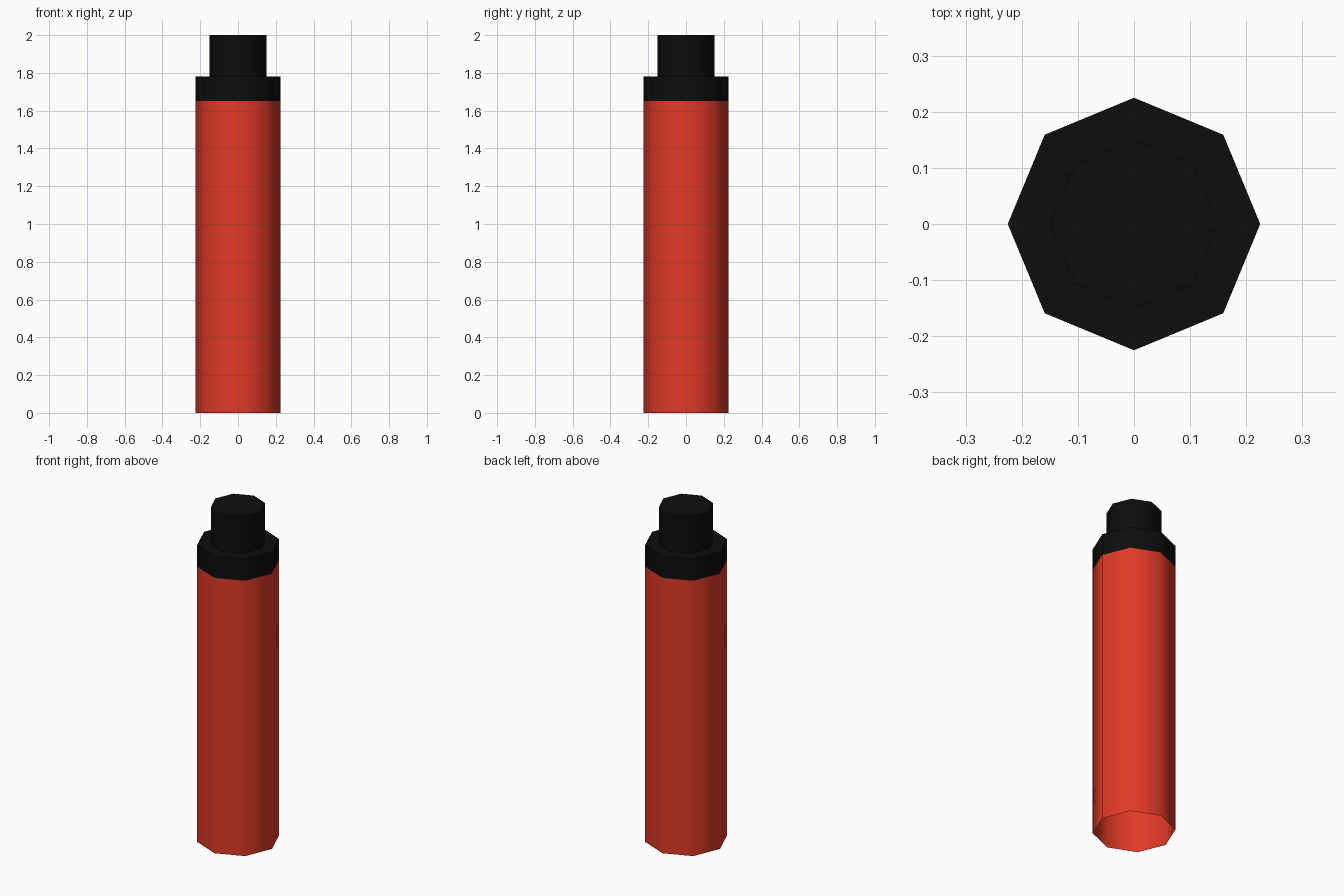
import bpy, bmesh, math

cube = bpy.data.objects.get("Cube")
if cube:
    bpy.data.objects.remove(cube, do_unlink=True)

SIDES = 8


def material(name, colour):
    mat = bpy.data.materials.new(name)
    mat.use_nodes = True
    mat.diffuse_color = (*colour, 1)
    mat.node_tree.nodes["Principled BSDF"].inputs["Base Color"].default_value = (*colour, 1)
    return mat


def lathe(name, profile, mat, closed_top=False):
    """Turn a (radius, height) profile into an eight-sided shell, open below."""
    bm = bmesh.new()
    rings = []
    for radius, z in profile:
        angles = [math.tau * i / SIDES for i in range(SIDES)]
        rings.append([bm.verts.new((radius * math.cos(a), radius * math.sin(a), z)) for a in angles])
    for low, high in zip(rings, rings[1:]):
        for i in range(SIDES):
            j = (i + 1) % SIDES
            bm.faces.new((low[i], low[j], high[j], high[i]))
    if closed_top:
        bm.faces.new(rings[-1])
    mesh = bpy.data.meshes.new(name)
    bm.to_mesh(mesh)
    bm.free()
    mesh.materials.append(mat)
    obj = bpy.data.objects.new(name, mesh)
    bpy.context.collection.objects.link(obj)
    # Smooth around the sides, crisp at the rims
    bpy.ops.object.select_all(action="DESELECT")
    obj.select_set(True)
    bpy.context.view_layer.objects.active = obj
    bpy.ops.object.shade_smooth_by_angle(angle=math.radians(60))
    return obj


red = material("red", (0.75, 0.042, 0.02))
black = material("black", (0.004, 0.004, 0.004))

# Hollow tube, open at the bottom
lathe("body_tube", [(0.225, 0), (0.225, 1.65)], red)

# Collar stepping in to a narrower button
lathe("collar_and_button", [(0.225, 1.65), (0.225, 1.78), (0.15, 1.78), (0.15, 2.0)], black, closed_top=True)
